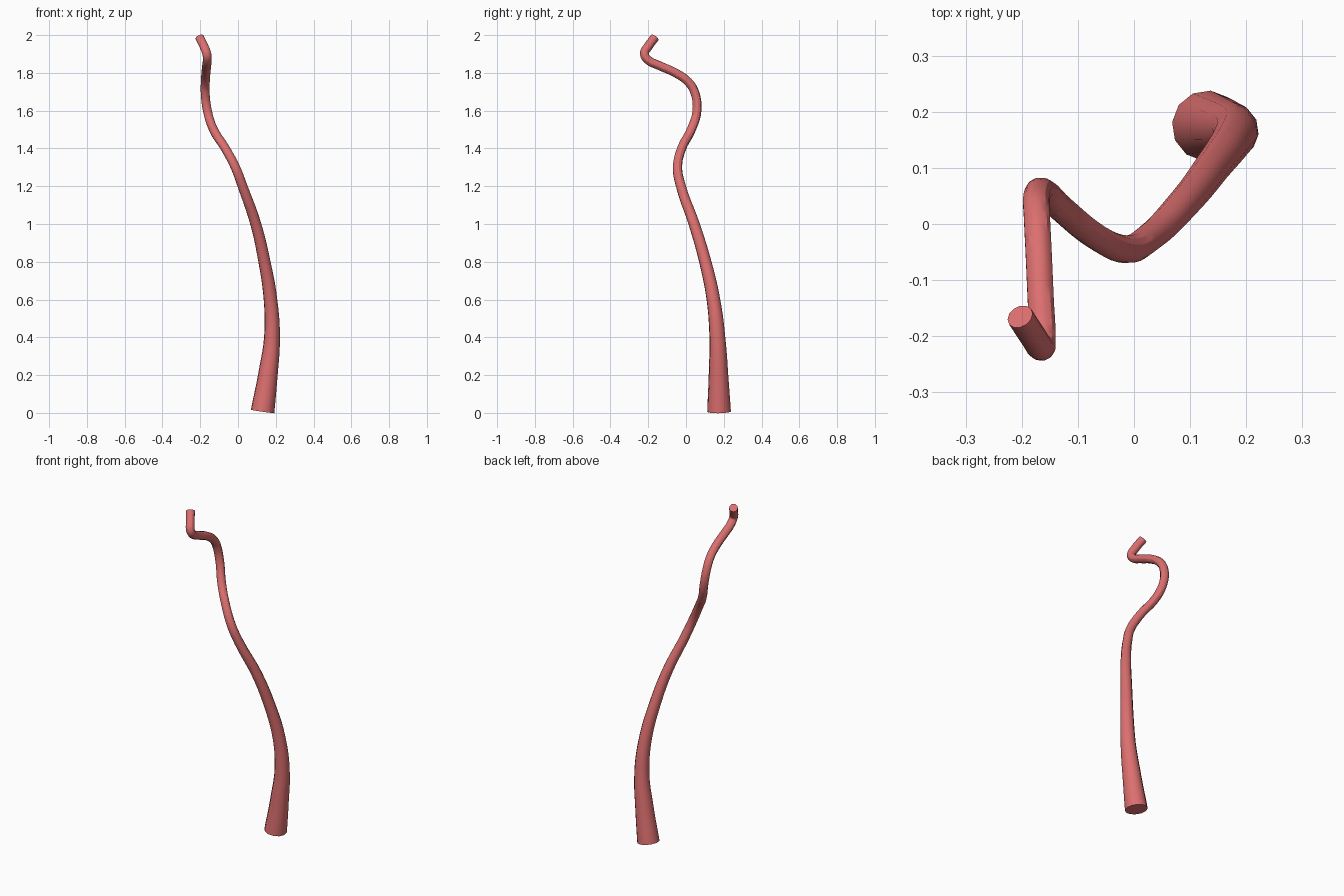
import bpy

# Centre line of the tentacle: x, y, z, radius
PATH = [
    (0.13, 0.175, 0.007, 0.063),
    (0.158, 0.172, 0.2, 0.052),
    (0.18, 0.166, 0.4, 0.042),
    (0.172, 0.145, 0.6, 0.036),
    (0.14, 0.102, 0.8, 0.032),
    (0.094, 0.043, 1.0, 0.029),
    (0.024, -0.027, 1.2, 0.026),
    (-0.014, -0.045, 1.3, 0.025),
    (-0.067, -0.023, 1.4, 0.024),
    (-0.13, 0.028, 1.5, 0.024),
    (-0.162, 0.058, 1.6, 0.024),
    (-0.174, 0.045, 1.7, 0.024),
    (-0.173, 0.012, 1.752, 0.024),
    (-0.17, -0.05, 1.797, 0.024),
    (-0.166, -0.14, 1.838, 0.024),
    (-0.163, -0.2, 1.868, 0.024),
    (-0.165, -0.22, 1.9, 0.024),
    (-0.18, -0.2, 1.94, 0.024),
    (-0.203, -0.165, 1.987, 0.024),
]

# Tapered, capped tube swept along the path, 12 sides
curve = bpy.data.curves.new("tentacle", 'CURVE')
curve.dimensions = '3D'
curve.bevel_depth = 1.0
curve.bevel_resolution = 4
curve.resolution_u = 5
curve.use_fill_caps = True
spline = curve.splines.new('BEZIER')
spline.bezier_points.add(len(PATH) - 1)
for point, (x, y, z, radius) in zip(spline.bezier_points, PATH):
    point.co = (x, y, z)
    point.radius = radius
    point.handle_left_type = point.handle_right_type = 'AUTO'

tentacle = bpy.data.objects.new("tentacle", curve)
bpy.context.collection.objects.link(tentacle)

# Reddish skin
skin = bpy.data.materials.new("red_skin")
skin.diffuse_color = (0.72, 0.16, 0.16, 1)
curve.materials.append(skin)

# Mesh with smooth sides and sharp end rims
bpy.context.view_layer.objects.active = tentacle
tentacle.select_set(True)
bpy.ops.object.convert(target='MESH')
bpy.ops.object.shade_smooth_by_angle()
